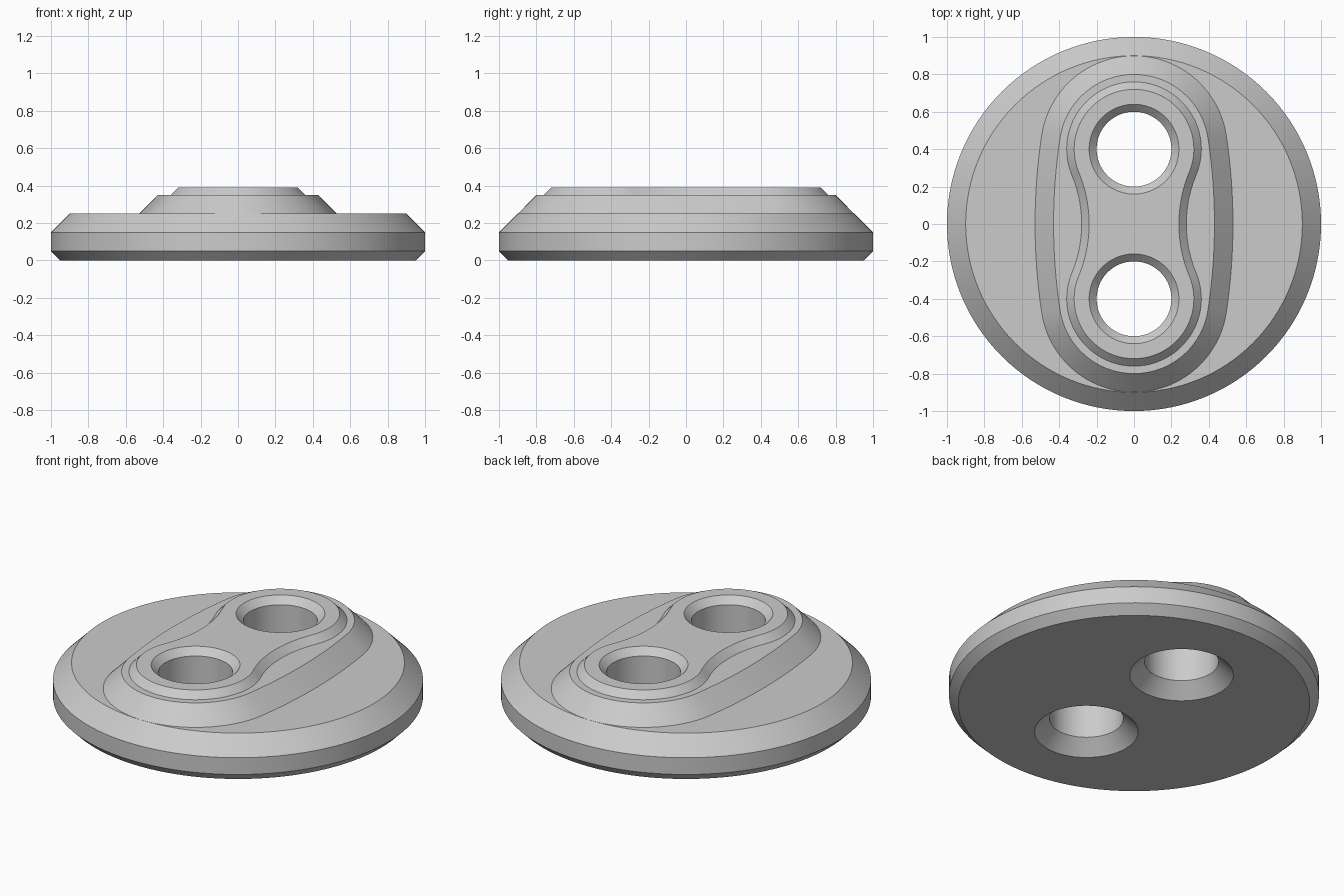
import bpy
import bmesh
from math import atan2, cos, pi, sin

SPACING = 0.4  # distance of each hole from the middle


def circle(radius, y=0, steps=128):
    return [(radius * cos(2 * pi * i / steps), y + radius * sin(2 * pi * i / steps))
            for i in range(steps)]


def oblong(end_radius, waist, grow=0, steps=24):
    """Two end circles joined by tangent arcs that pass through the waist."""
    diff = waist - end_radius
    # centre of the side arc: negative means bulging, positive means hollow
    centre = (diff * diff - SPACING ** 2) / (2 * diff)
    radius = abs(waist - centre) + (grow if centre < 0 else -grow)
    tangent = atan2(SPACING, abs(centre)) * (1 if centre < 0 else -1)
    end = end_radius + grow
    quarter = []
    for i in range(steps):
        a = tangent * i / steps
        if centre < 0:
            quarter.append((centre + radius * cos(a), radius * sin(a)))
        else:
            quarter.append((centre - radius * cos(a), -radius * sin(a)))
    for i in range(steps + 1):
        a = tangent + (pi / 2 - tangent) * i / steps
        quarter.append((end * cos(a), SPACING + end * sin(a)))
    # mirror the quarter into a closed loop
    half = quarter + [(-x, y) for x, y in quarter[-2::-1]]
    return half + [(x, -y) for x, y in half[-2:0:-1]]


def loft(name, sections):
    """Closed solid through (height, outline) sections, bottom to top."""
    bm = bmesh.new()
    rings = [[bm.verts.new((x, y, z)) for x, y in outline] for z, outline in sections]
    for low, high in zip(rings, rings[1:]):
        for i in range(len(low)):
            j = (i + 1) % len(low)
            bm.faces.new((low[i], low[j], high[j], high[i]))
    bm.faces.new(rings[0][::-1])
    bm.faces.new(rings[-1])
    bmesh.ops.recalc_face_normals(bm, faces=bm.faces)
    mesh = bpy.data.meshes.new(name)
    bm.to_mesh(mesh)
    bm.free()
    obj = bpy.data.objects.new(name, mesh)
    bpy.context.collection.objects.link(obj)
    return obj


def combine(target, other, operation):
    mod = target.modifiers.new(other.name, 'BOOLEAN')
    mod.operation = operation
    mod.solver = 'EXACT'
    mod.object = other
    other.hide_render = True


cube = bpy.data.objects.get("Cube")
if cube:
    bpy.data.objects.remove(cube)

# Round base with chamfered rims
plate = loft("round_plate", [(0, circle(0.95)), (0.05, circle(1)),
                             (0.15, circle(1)), (0.25, circle(0.9))])

# Raised step with bulging sides, then a waisted pad on top
step = loft("raised_step", [(0.2, oblong(0.4, 0.43, 0.099)),
                            (0.25, oblong(0.4, 0.43, 0.099)),
                            (0.35, oblong(0.4, 0.43))])
pad = loft("waisted_pad", [(0.3, oblong(0.36, 0.28)), (0.35, oblong(0.36, 0.28)),
                           (0.39, oblong(0.36, 0.28, -0.04))])

# Through holes, countersunk below and chamfered above
holes = [loft("hole_cutter", [(-0.02, circle(0.3, y, 96)), (0.08, circle(0.2, y, 96)),
                              (0.35, circle(0.2, y, 96)), (0.41, circle(0.26, y, 96))])
         for y in (-SPACING, SPACING)]

for part in (step, pad):
    combine(plate, part, 'UNION')
for hole in holes:
    combine(plate, hole, 'DIFFERENCE')

# Bake the booleans into one mesh and drop the helpers
depsgraph = bpy.context.evaluated_depsgraph_get()
baked = bpy.data.meshes.new_from_object(plate.evaluated_get(depsgraph))
plate.modifiers.clear()
plate.data = baked
for helper in [step, pad] + holes:
    bpy.data.objects.remove(helper)

# Single grey finish
grey = bpy.data.materials.new("light_grey")
grey.use_nodes = True
colour = (0.6, 0.6, 0.6, 1)
grey.diffuse_color = colour
grey.node_tree.nodes["Principled BSDF"].inputs["Base Color"].default_value = colour
baked.materials.clear()
baked.materials.append(grey)
for face in baked.polygons:
    face.material_index = 0

bpy.ops.object.select_all(action='DESELECT')
plate.select_set(True)
bpy.context.view_layer.objects.active = plate
bpy.ops.object.shade_smooth_by_angle(angle=pi / 9)
